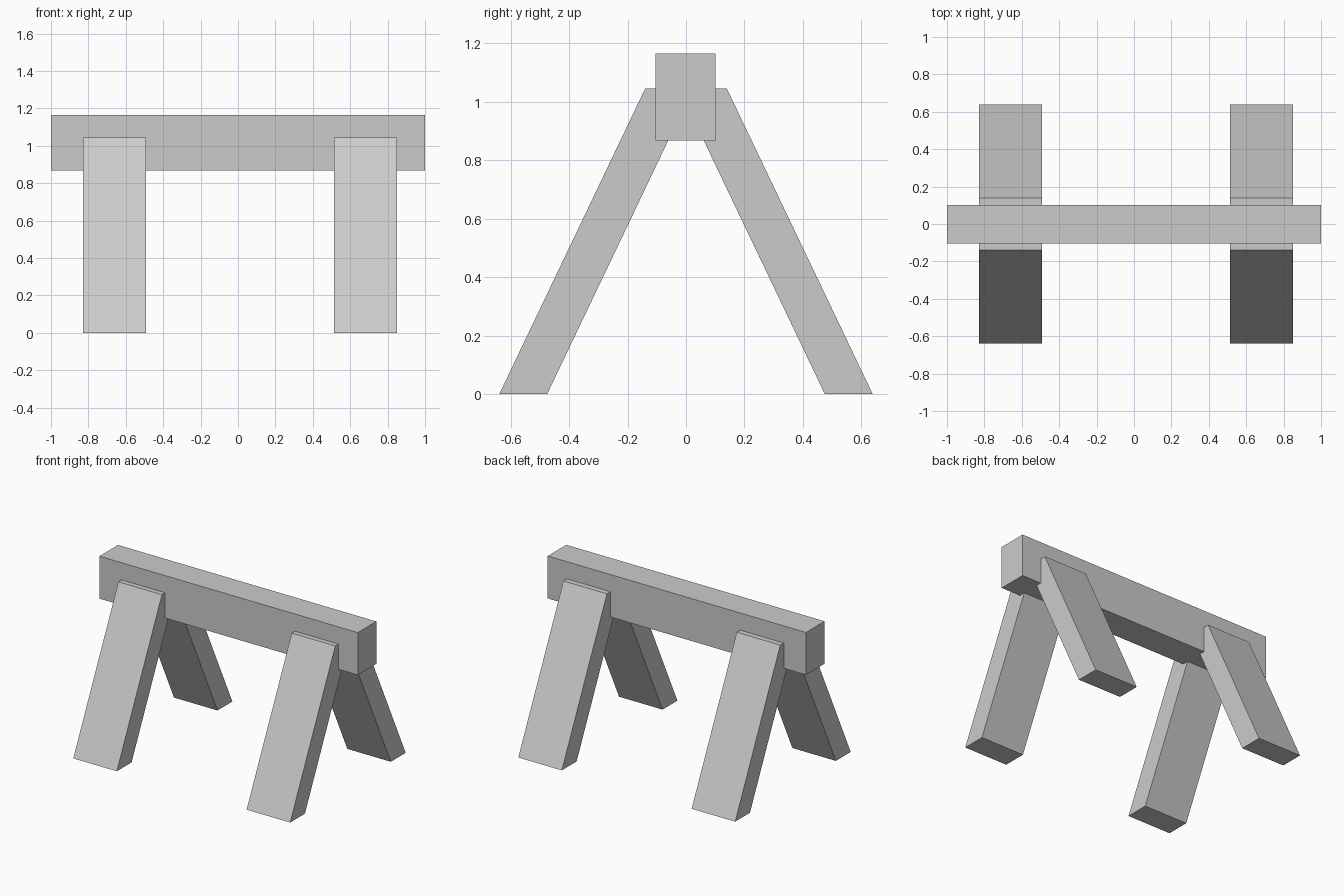
import bpy
import bmesh

cube = bpy.data.objects.get("Cube")
if cube:
    bpy.data.objects.remove(cube, do_unlink=True)

grey = bpy.data.materials.new("plain_grey")
grey.use_nodes = True
colour = (0.6, 0.6, 0.6, 1)
grey.diffuse_color = colour
grey.node_tree.nodes["Principled BSDF"].inputs["Base Color"].default_value = colour


def extrude_profile(name, profile, x_min, x_max):
    """Extrude a (y, z) outline along x."""
    bm = bmesh.new()
    face = bm.faces.new([bm.verts.new((x_min, y, z)) for y, z in profile])
    result = bmesh.ops.extrude_face_region(bm, geom=[face])
    moved = [g for g in result["geom"] if isinstance(g, bmesh.types.BMVert)]
    bmesh.ops.translate(bm, verts=moved, vec=(x_max - x_min, 0, 0))
    bmesh.ops.recalc_face_normals(bm, faces=bm.faces)
    mesh = bpy.data.meshes.new(name)
    bm.to_mesh(mesh)
    bm.free()
    mesh.materials.append(grey)
    obj = bpy.data.objects.new(name, mesh)
    bpy.context.collection.objects.link(obj)
    return obj


# Top beam
beam_bottom, beam_top = 0.868, 1.165
extrude_profile("top_beam", [(-0.104, beam_bottom), (0.101, beam_bottom),
                             (0.101, beam_top), (-0.104, beam_top)], -1, 1)

# Splayed legs, with level feet and tops, running into the beam
leg_outline = [(0.475, 0), (0.639, 0), (0.14, 1.045), (-0.024, 1.045)]
for end, x_min, x_max in (("right", -0.828, -0.491), ("left", 0.514, 0.851)):
    for side, sign in (("front", -1), ("back", 1)):
        outline = [(sign * y, z) for y, z in leg_outline]
        extrude_profile(f"{side}_{end}_leg", outline, x_min, x_max)
